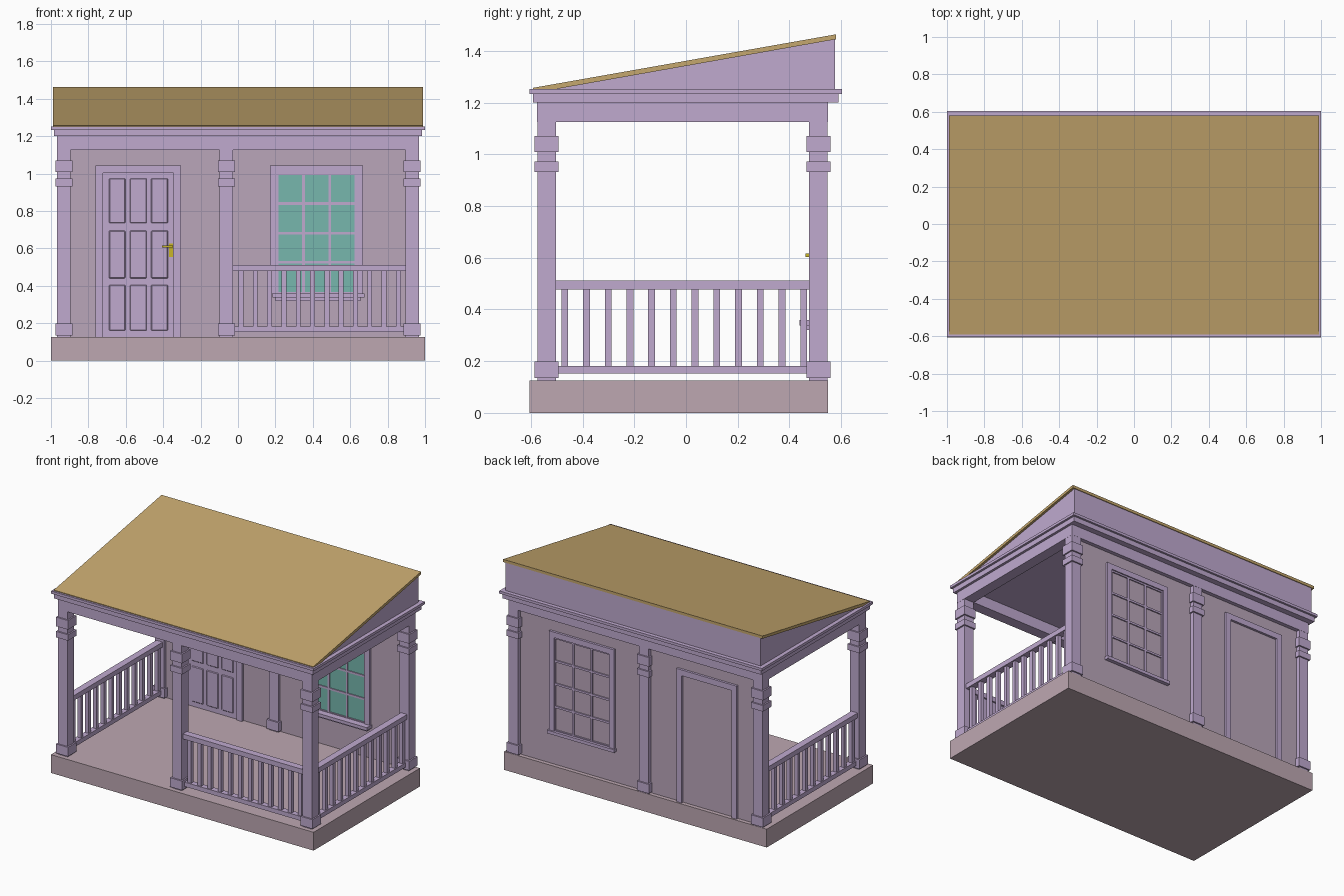
import bpy, bmesh

if "Cube" in bpy.data.objects:
    bpy.data.objects.remove(bpy.data.objects["Cube"])

def material(name, rgb):
    m = bpy.data.materials.new(name)
    m.diffuse_color = (*[(c / 255) ** 2.2 for c in rgb], 1)
    m.use_nodes = True
    m.node_tree.nodes["Principled BSDF"].inputs["Base Color"].default_value = m.diffuse_color
    return m

TRIM = material("lilac_trim", (190, 168, 206))
WALL = material("mauve_wall", (184, 164, 184))
STONE = material("floor_stone", (188, 166, 176))
ROOF = material("tan_roof", (196, 166, 110))
GLASS = material("teal_glass", (118, 182, 172))
BRASS = material("brass", (200, 180, 45))

def build(name, mat, boxes=(), wedges=()):
    """One object from boxes (x0,x1,y0,y1,z0,z1) and yz profiles extruded in x."""
    bm = bmesh.new()
    for x0, x1, y0, y1, z0, z1 in boxes:
        r = bmesh.ops.create_cube(bm, size=1)
        bmesh.ops.scale(bm, vec=(x1 - x0, y1 - y0, z1 - z0), verts=r["verts"])
        bmesh.ops.translate(bm, vec=((x0 + x1) / 2, (y0 + y1) / 2, (z0 + z1) / 2), verts=r["verts"])
    for x0, x1, prof in wedges:
        face = bm.faces.new([bm.verts.new((x0, y, z)) for y, z in prof])
        ext = bmesh.ops.extrude_face_region(bm, geom=[face], use_keep_orig=True)
        bmesh.ops.translate(bm, vec=(x1 - x0, 0, 0),
                            verts=[v for v in ext["geom"] if isinstance(v, bmesh.types.BMVert)])
    bmesh.ops.recalc_face_normals(bm, faces=bm.faces)
    me = bpy.data.meshes.new(name)
    bm.to_mesh(me)
    bm.free()
    me.materials.append(mat)
    ob = bpy.data.objects.new(name, me)
    bpy.context.collection.objects.link(ob)
    return ob

def frame(x0, x1, z0, z1, w, y0, y1, bottom=False):
    """Boxes of a rectangular casing in the xz plane."""
    b = [(x0, x0 + w, y0, y1, z0, z1), (x1 - w, x1, y0, y1, z0, z1),
         (x0 + w, x1 - w, y0, y1, z1 - w, z1)]
    if bottom:
        b.append((x0 + w, x1 - w, y0, y1, z0, z0 + w))
    return b

# Floor slab and back wall
build("floor_slab", STONE, [(-1, 1, -0.606, 0.55, 0, 0.126)])
WF, WB = 0.495, 0.522
build("back_wall", WALL, [(-0.92, 0.92, WF, WB, 0.125, 1.15)])

# Columns with base block and two collars
COLX, FY, BY = (-0.931, -0.062, 0.931), -0.539, 0.512
def column(name, x, y):
    def block(h, z0, z1):
        return (x - h, x + h, y - h, y + h, z0, z1)
    build(name, TRIM, [block(0.036, 0.125, 1.14), block(0.046, 0.135, 0.198),
                       block(0.046, 0.932, 0.973), block(0.046, 1.008, 1.071)])
for x, side in zip(COLX, ("left", "middle", "right")):
    column("front_column_" + side, x, FY)
    column("back_column_" + side, x, BY)

# Beam ring and stepped cornice
X, Y0, Y1, W = 0.968, -0.576, 0.549, 0.075
build("beam_ring", TRIM, [(-X, X, Y0, Y0 + W, 1.125, 1.205), (-X, X, Y1 - W, Y1, 1.125, 1.205),
                          (-X, -X + W, Y0 + W, Y1 - W, 1.125, 1.205),
                          (X - W, X, Y0 + W, Y1 - W, 1.125, 1.205)])
build("cornice", TRIM, [(-0.985, 0.985, -0.592, 0.589, 1.2, 1.234),
                        (-1, 1, -0.605, 0.603, 1.234, 1.252)])

# Sloping roof with the gable wedge below it
build("gable", TRIM, wedges=[(-0.972, 0.972, [(-0.52, 1.25), (0.576, 1.25), (0.576, 1.447)])])
build("roof_sheet", ROOF, wedges=[(-0.988, 0.988, [(-0.592, 1.252), (-0.505, 1.252), (0.58, 1.445),
                                                   (0.58, 1.464), (-0.592, 1.257)])])

# Railings: top rail, bottom rail, twelve balusters
def railing(name, a, b, c, first, step, along_x):
    def bar(u0, u1, h, z0, z1):
        return (u0, u1, c - h, c + h, z0, z1) if along_x else (c - h, c + h, u0, u1, z0, z1)
    bars = [bar(a, b, 0.024, 0.478, 0.512), bar(a, b, 0.02, 0.152, 0.182)]
    for k in range(12):
        u = first + k * step
        bars.append(bar(u - 0.013, u + 0.013, 0.013, 0.17, 0.49))
    build(name, TRIM, bars)
railing("front_railing", -0.03, 0.9, FY, 0.016, 0.0765, True)
for x, side in ((-0.931, "left"), (0.931, "right")):
    railing("side_railing_" + side, -0.505, 0.478, x, -0.469, 0.084, False)

# Door with nine raised panels, casing on both wall faces
build("door_leaf", TRIM, [(-0.722, -0.344, 0.487, WF + 0.01, 0.125, 1.005)])
panels = []
for x0, x1 in ((-0.69, -0.602), (-0.578, -0.488), (-0.464, -0.374)):
    for z0, z1 in ((0.16, 0.405), (0.44, 0.695), (0.735, 0.975)):
        panels.append((x0, x1, 0.481, 0.49, z0, z1))
door_panels = build("door_panels", TRIM, panels)
bevel = door_panels.modifiers.new("chamfer", "BEVEL")
bevel.width, bevel.segments = 0.006, 1
build("door_casing", TRIM, frame(-0.762, -0.304, 0.125, 1.042, 0.04, 0.476, 0.5)
      + frame(-0.762, -0.304, 0.125, 1.042, 0.04, 0.515, 0.538))
build("door_handle", BRASS, [(-0.405, -0.348, 0.462, 0.47, 0.605, 0.615),
                             (-0.362, -0.35, 0.462, 0.488, 0.603, 0.617),
                             (-0.37, -0.348, 0.481, 0.488, 0.553, 0.625)])

# Window: glass, glazing bars, casing and sill
build("window_glass", GLASS, [(0.205, 0.635, 0.489, 0.497, 0.36, 1.005)])
bars = []
for y0, y1 in ((0.483, 0.495), (0.515, 0.53)):
    for k in (1, 2):
        x = 0.21 + 0.14 * k
        bars.append((x - 0.007, x + 0.007, y0, y1, 0.365, 1.0))
    for z in (0.525, 0.682, 0.84):
        bars.append((0.21, 0.63, y0, y1, z - 0.007, z + 0.007))
    bars += frame(0.205, 0.635, 0.355, 1.005, 0.012, y0, y1, True)
build("window_bars", TRIM, bars)
build("window_casing", TRIM, frame(0.172, 0.668, 0.355, 1.042, 0.038, 0.476, 0.5)
      + frame(0.172, 0.668, 0.355, 1.042, 0.038, 0.515, 0.538))
build("window_sill", TRIM, [(0.185, 0.675, 0.438, 0.5, 0.338, 0.36), (0.2, 0.655, 0.462, 0.5, 0.32, 0.34),
                            (0.165, 0.675, 0.515, 0.548, 0.338, 0.36)])
